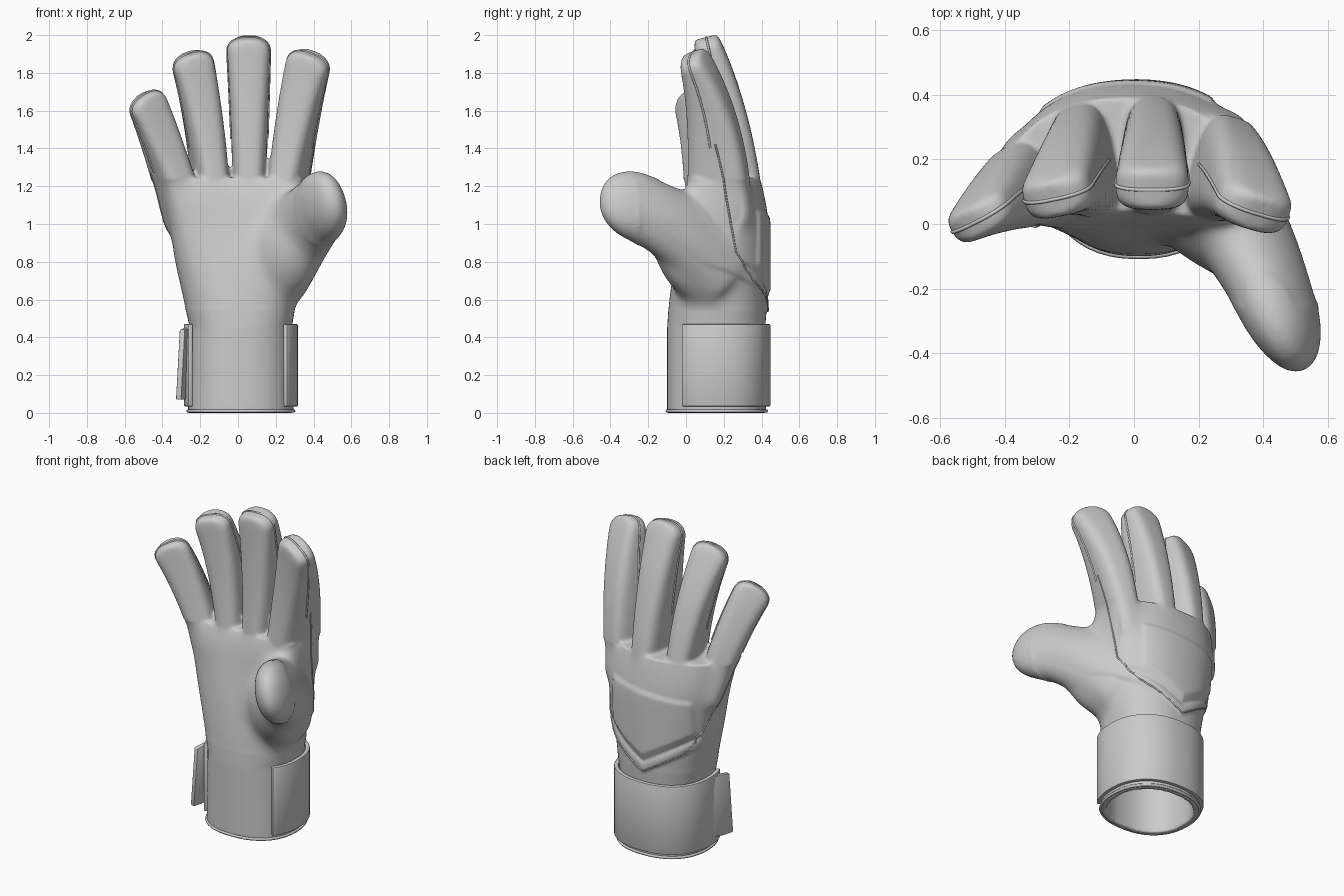
import bpy, bmesh, math
from mathutils import Vector

if "Cube" in bpy.data.objects:
    bpy.data.objects.remove(bpy.data.objects["Cube"])

fabric = bpy.data.materials.new("light_grey_fabric")
fabric.use_nodes = True
grey = (0.6, 0.6, 0.6, 1)
fabric.diffuse_color = grey
bsdf = fabric.node_tree.nodes["Principled BSDF"]
bsdf.inputs["Base Color"].default_value = grey
bsdf.inputs["Roughness"].default_value = 0.7


def make_object(name, bm):
    bmesh.ops.recalc_face_normals(bm, faces=bm.faces)
    mesh = bpy.data.meshes.new(name)
    bm.to_mesh(mesh)
    bm.free()
    obj = bpy.data.objects.new(name, mesh)
    bpy.context.collection.objects.link(obj)
    mesh.materials.append(fabric)
    mesh.shade_smooth()
    return obj


def apply_all(obj):
    bpy.ops.object.select_all(action="DESELECT")
    bpy.context.view_layer.objects.active = obj
    obj.select_set(True)
    for mod in list(obj.modifiers):
        bpy.ops.object.modifier_apply(modifier=mod.name)


def superellipse(angle, power):
    c, s = math.cos(angle), math.sin(angle)
    e = 2 / power
    return math.copysign(abs(c) ** e, c), math.copysign(abs(s) ** e, s)


def loft(bm, rings):
    loops = [[bm.verts.new(p) for p in ring] for ring in rings]
    n = len(loops[0])
    for a, b in zip(loops, loops[1:]):
        for i in range(n):
            j = (i + 1) % n
            bm.faces.new((a[i], a[j], b[j], b[i]))
    bm.faces.new(loops[0])
    bm.faces.new(loops[-1])


def hand_point(angle, z, x0, x1, y0, y1, arch=0, power=2.3, grow=0):
    c, s = superellipse(angle, power)
    dx = c * ((x1 - x0) / 2 + grow)
    y = (y0 + y1) / 2 + s * ((y1 - y0) / 2 + grow) - arch * dx * dx
    return Vector(((x0 + x1) / 2 + dx, y, z))


def hand_ring(*args, **kw):
    return [hand_point(math.tau * i / 48, *args, **kw) for i in range(48)]


def bezier(a, b, c, t):
    return a * (1 - t) ** 2 + b * 2 * t * (1 - t) + c * t * t


def digit(bm, path, widths, depths, facing, power, cap, flat, tip_power):
    """Tapered rounded bar along a curve; returns its side seam points."""
    a, b, c = (Vector(p) for p in path)
    b = b * 2 - (a + c) / 2
    length = (c - a).length
    rings, left, right = [], [], []
    for i in range(33):
        t = min(1 - (1 - i / 32) ** 1.6, 0.9985)
        centre = bezier(a, b, c, t)
        tangent = ((b - a) * (1 - t) + (c - b) * t).normalized()
        depth_dir = Vector(facing)
        depth_dir = (depth_dir - tangent * depth_dir.dot(tangent)).normalized()
        side = tangent.cross(depth_dir)
        u = max(0, 1 - (1 - t) * length / cap)
        rounding = (1 - u ** tip_power) ** (1 / tip_power)
        w = (widths[0] + (widths[1] - widths[0]) * t) * rounding
        d = bezier(depths[0], 2 * depths[1] - (depths[0] + depths[2]) / 2, depths[2], t)
        d *= flat + (1 - flat) * rounding
        ring = []
        for k in range(32):
            cs, sn = superellipse(math.tau * k / 32, power)
            ring.append(centre + side * w * cs + depth_dir * d * sn)
        rings.append(ring)
        if t > 0.4:
            left.append(centre + side * w)
            right.append(centre - side * w)
    loft(bm, rings)
    return left + right[::-1]


# Palm, wrist and hollow cuff
bm = bmesh.new()
wrist = (-0.265, 0.295, -0.1, 0.425)
loft(bm, [
    hand_ring(0.5, *wrist, grow=-0.06),
    hand_ring(0.46, *wrist, grow=-0.035),
    hand_ring(0.0, *wrist, grow=-0.035),
    hand_ring(0.0, *wrist),
    hand_ring(0.45, -0.255, 0.285, -0.1, 0.42),
    hand_ring(0.6, -0.29, 0.31, -0.09, 0.43, 0.1),
    hand_ring(0.8, -0.335, 0.35, -0.06, 0.43, 0.25, 2.4),
    hand_ring(1.0, -0.365, 0.365, -0.02, 0.43, 0.45, 2.7),
    hand_ring(1.12, -0.39, 0.365, 0.0, 0.42, 0.55, 3),
    hand_ring(1.2, -0.4, 0.36, 0.02, 0.408, 0.6, 3),
    hand_ring(1.245, -0.4, 0.345, 0.04, 0.392, 0.65, 3),
])

# Four fingers: path, half widths, half depths, direction of the back
fingers = [
    ([(0.245, 0.175, 1.02), (0.308, 0.145, 1.5), (0.385, 0.03, 1.905)],
     (0.084, 0.122), (0.18, 0.135, 0.06), (0.3, 1, 0)),
    ([(0.06, 0.215, 1.02), (0.06, 0.185, 1.54), (0.055, 0.105, 1.99)],
     (0.082, 0.117), (0.205, 0.145, 0.065), (0, 1, 0)),
    ([(-0.13, 0.205, 1.02), (-0.178, 0.17, 1.5), (-0.252, 0.075, 1.905)],
     (0.08, 0.113), (0.2, 0.14, 0.06), (-0.2, 1, 0)),
    ([(-0.27, 0.15, 0.98), (-0.385, 0.095, 1.37), (-0.5, 0.0, 1.685)],
     (0.085, 0.11), (0.16, 0.11, 0.05), (-0.5, 1, 0)),
]
seams = [digit(bm, *f, power=3.2, cap=0.095, flat=0.85, tip_power=2.4) for f in fingers]

# Thumb reaching forward and up, with the fleshy mound at its base
digit(bm, [(0.17, 0.2, 0.78), (0.37, -0.1, 1.01), (0.51, -0.45, 1.16)],
      (0.17, 0.095), (0.26, 0.2, 0.18), (-0.25, 0, 1), 2.1, 0.22, 0, 2.2)
digit(bm, [(0.1, 0.18, 0.72), (0.24, 0.03, 0.85), (0.38, -0.17, 0.98)],
      (0.2, 0.12), (0.26, 0.23, 0.17), (-0.25, 0, 1), 2, 0.25, 0, 2)

glove = make_object("glove_body", bm)
remesh = glove.modifiers.new("merge", "REMESH")
remesh.mode = "VOXEL"
remesh.voxel_size = 0.011
soften = glove.modifiers.new("soften", "SMOOTH")
soften.factor = 0.5
soften.iterations = 4
apply_all(glove)

# Blend the digits into the palm
bm = bmesh.new()
bm.from_mesh(glove.data)
joint = [v for v in bm.verts if 0.55 < v.co.z < 1.235 and v.co.y > -0.25]
for step in range(60):
    bmesh.ops.smooth_vert(bm, verts=joint, factor=0.5,
                          use_axis_x=True, use_axis_y=True, use_axis_z=True)
bm.to_mesh(glove.data)
bm.free()


# Raised padding and chevron bands on the back of the hand
def ramp(value, width=0.03):
    t = min(1, max(0, value / width + 0.5))
    return t * t * (3 - 2 * t)


normals = [v.normal.copy() for v in glove.data.vertices]
for v, normal in zip(glove.data.vertices, normals):
    x, y, z = v.co
    if normal.y > 0.2 and 0.5 < z < 1.2:
        chevron = z - 0.53 - 0.6 * abs(x)
        height = 0.010 * ramp(chevron)
        height -= 0.010 * ramp(0.012 - abs(chevron - 0.07)) * ramp(0.3 - abs(x))
        pad = ramp(chevron - 0.11) * ramp(1.04 + 0.1 * x - z) * ramp(0.26 - abs(x + 0.02))
        height = height * ramp(1.1 - z, 0.2) + 0.010 * pad
        v.co += normal * height * ramp(normal.y - 0.35, 0.3)
glove.data.shade_smooth()
glove.data.update()


# Stitched seams laid on the surface
def piping(name, points, radius, closed=False, project=True):
    curve = bpy.data.curves.new(name, "CURVE")
    curve.dimensions = "3D"
    curve.bevel_depth = radius
    curve.bevel_resolution = 1
    spline = curve.splines.new("POLY")
    spline.points.add(len(points) - 1)
    spline.use_cyclic_u = closed
    for target, p in zip(spline.points, points):
        if project:
            p = glove.closest_point_on_mesh(p)[1]
        target.co = (*p, 1)
    obj = bpy.data.objects.new(name, curve)
    bpy.context.collection.objects.link(obj)
    curve.materials.append(fabric)


for label, seam in zip(("index", "middle", "ring", "little"), seams):
    piping(label + "_finger_seam", seam, 0.006)

outline = [Vector(p) for p in (
    (0.42, 0.15, 1.42), (0.4, 0.22, 1.1), (0.37, 0.28, 0.85), (0.28, 0.38, 0.698),
    (0.14, 0.44, 0.614), (0, 0.45, 0.53), (-0.14, 0.44, 0.614),
    (-0.28, 0.37, 0.698), (-0.37, 0.25, 0.88), (-0.45, 0.1, 1.32))]
path = [a.lerp(b, k / 10) for a, b in zip(outline, outline[1:]) for k in range(10)]
piping("back_panel_seam", path, 0.005)
piping("cuff_hem", hand_ring(0.01, *wrist), 0.009, closed=True, project=False)


# Wrist strap around the back
def sheet(name, rows, thickness):
    bm = bmesh.new()
    grid = [[bm.verts.new(p) for p in row] for row in rows]
    for a, b in zip(grid, grid[1:]):
        for i in range(len(a) - 1):
            bm.faces.new((a[i], a[i + 1], b[i + 1], b[i]))
    obj = make_object(name, bm)
    solid = obj.modifiers.new("thickness", "SOLIDIFY")
    solid.thickness = thickness
    solid.offset = 0
    bevel = obj.modifiers.new("soft_edge", "BEVEL")
    bevel.width = 0.006
    bevel.segments = 2
    apply_all(obj)
    bpy.ops.object.shade_smooth_by_angle(angle=math.radians(40))


angles = [math.radians(-38 + 243 * i / 48) for i in range(49)]
sheet("wrist_strap", [[hand_point(a, z, *wrist, grow=0.009) for a in angles]
                      for z in (0.035, 0.25, 0.47)], 0.026)

# Loose strap end flaring outwards
sheet("strap_tab", [
    [(-0.265, 0.14, 0.45), (-0.275, 0.07, 0.45), (-0.295, 0.0, 0.44)],
    [(-0.27, 0.14, 0.08), (-0.295, 0.07, 0.07), (-0.315, -0.01, 0.07)]], 0.03)
